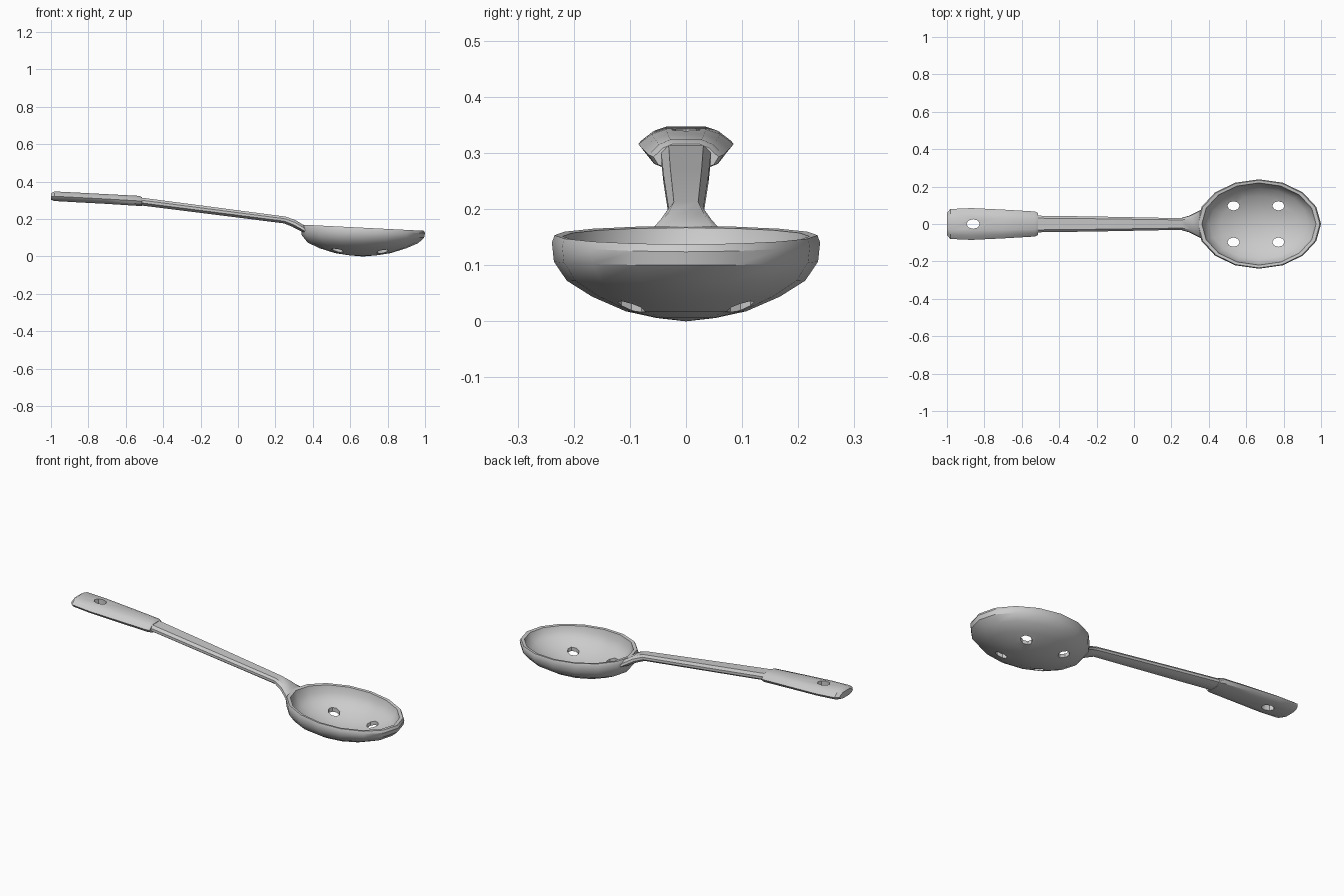
import bpy, bmesh, math

if "Cube" in bpy.data.objects:
    bpy.data.objects.remove(bpy.data.objects["Cube"])

CX, RX, RY = 0.668, 0.332, 0.239      # bowl centre and radii in plan
SIDES = 16


def finish(name, bm, angle=40):
    bmesh.ops.recalc_face_normals(bm, faces=bm.faces)
    me = bpy.data.meshes.new(name)
    bm.to_mesh(me)
    bm.free()
    ob = bpy.data.objects.new(name, me)
    bpy.context.collection.objects.link(ob)
    return ob


def activate(ob):
    bpy.ops.object.select_all(action='DESELECT')
    ob.select_set(True)
    bpy.context.view_layer.objects.active = ob


def smooth(ob, angle):
    activate(ob)
    bpy.ops.object.shade_smooth_by_angle(angle=math.radians(angle))


def skin(bm, rings):
    for a, b in zip(rings, rings[1:]):
        n = len(a)
        for i in range(n):
            j = (i + 1) % n
            bm.faces.new((a[i], a[j], b[j], b[i]))


def loft(name, stations, section):
    """stations: x, z centre, half width, half height, lean in x"""
    bm = bmesh.new()
    rings = [[bm.verts.new((x + lean * v, u * w, z + v * h)) for u, v in section]
             for x, z, w, h, lean in stations]
    skin(bm, rings)
    bm.faces.new(rings[0])
    bm.faces.new(rings[-1])
    return finish(name, bm)


def drill(ob, holes):
    """holes: x, y, z, radius x, radius y"""
    bm = bmesh.new()
    for x, y, z, rx, ry in holes:
        rings = [[bm.verts.new((x + rx * math.cos(math.tau * i / 8),
                                y + ry * math.sin(math.tau * i / 8), z + dz))
                  for i in range(8)] for dz in (-0.1, 0.1)]
        skin(bm, rings)
        bm.faces.new(rings[0])
        bm.faces.new(rings[1])
    cutter = finish("hole_cutter", bm)
    cutter.hide_render = True
    mod = ob.modifiers.new("holes", 'BOOLEAN')
    mod.operation = 'DIFFERENCE'
    mod.solver = 'EXACT'
    mod.object = cutter
    activate(ob)
    bpy.ops.object.modifier_apply(modifier=mod.name)
    bpy.data.objects.remove(cutter, do_unlink=True)


# bowl: outer shell up to the rim, then inner shell back down
def bowl_ring(bm, scale, z, follow):
    ring = []
    for i in range(SIDES):
        a = math.tau * i / SIDES
        x = CX + RX * scale * math.cos(a)
        y = RY * scale * math.sin(a)
        ring.append(bm.verts.new((x, y, z - follow * 0.05 * (x - 0.4))))
    return ring


bm = bmesh.new()
profile = [(0.22, 0.006, 0), (0.45, 0.018, 0), (0.70, 0.044, 0), (0.89, 0.074, 0.1),
           (0.985, 0.112, 0.4), (1.0, 0.154, 1), (0.98, 0.167, 1), (0.92, 0.165, 1),
           (0.89, 0.125, 0.5), (0.80, 0.088, 0.1), (0.63, 0.058, 0), (0.40, 0.033, 0),
           (0.20, 0.022, 0)]
rings = [bowl_ring(bm, *p) for p in profile]
skin(bm, rings)
for ring, z in ((rings[0], 0.0), (rings[-1], 0.018)):
    pole = bm.verts.new((CX, 0, z))
    for i in range(SIDES):
        bm.faces.new((ring[i], ring[(i + 1) % SIDES], pole))
bowl = finish("bowl", bm)
drill(bowl, [(x, y, 0.04, 0.033, 0.025) for x in (0.532, 0.772) for y in (-0.097, 0.097)])
smooth(bowl, 32)

# shaft and flared neck
half = [(0.55, -1), (1, -0.35), (1, 0.35), (0.7, 1)]
section = half + [(-u, v) for u, v in reversed(half)]
shaft = loft("shaft", [(-0.56, 0.299, 0.045, 0.021, 0),
                       (-0.2, 0.253, 0.040, 0.020, 0),
                       (0.25, 0.195, 0.031, 0.018, 0.005),
                       (0.30, 0.176, 0.045, 0.017, 0.01),
                       (0.345, 0.150, 0.068, 0.015, 0.01),
                       (0.358, 0.140, 0.075, 0.012, 0.005)], section)
smooth(shaft, 40)

# grip with hanging hole
half = [(0.45, -1), (0.85, -0.6), (1, 0), (0.72, 0.68), (0.42, 1)]
section = half + [(-u, v) for u, v in reversed(half)]
grip = loft("grip", [(-1.0, 0.320, 0.060, 0.017, 0),
                     (-0.982, 0.322, 0.080, 0.0255, 0),
                     (-0.87, 0.316, 0.085, 0.026, 0),
                     (-0.70, 0.307, 0.077, 0.026, 0),
                     (-0.53, 0.297, 0.067, 0.027, 0),
                     (-0.512, 0.293, 0.058, 0.023, 0)], section)
drill(grip, [(-0.86, 0, 0.316, 0.036, 0.026)])
smooth(grip, 35)
